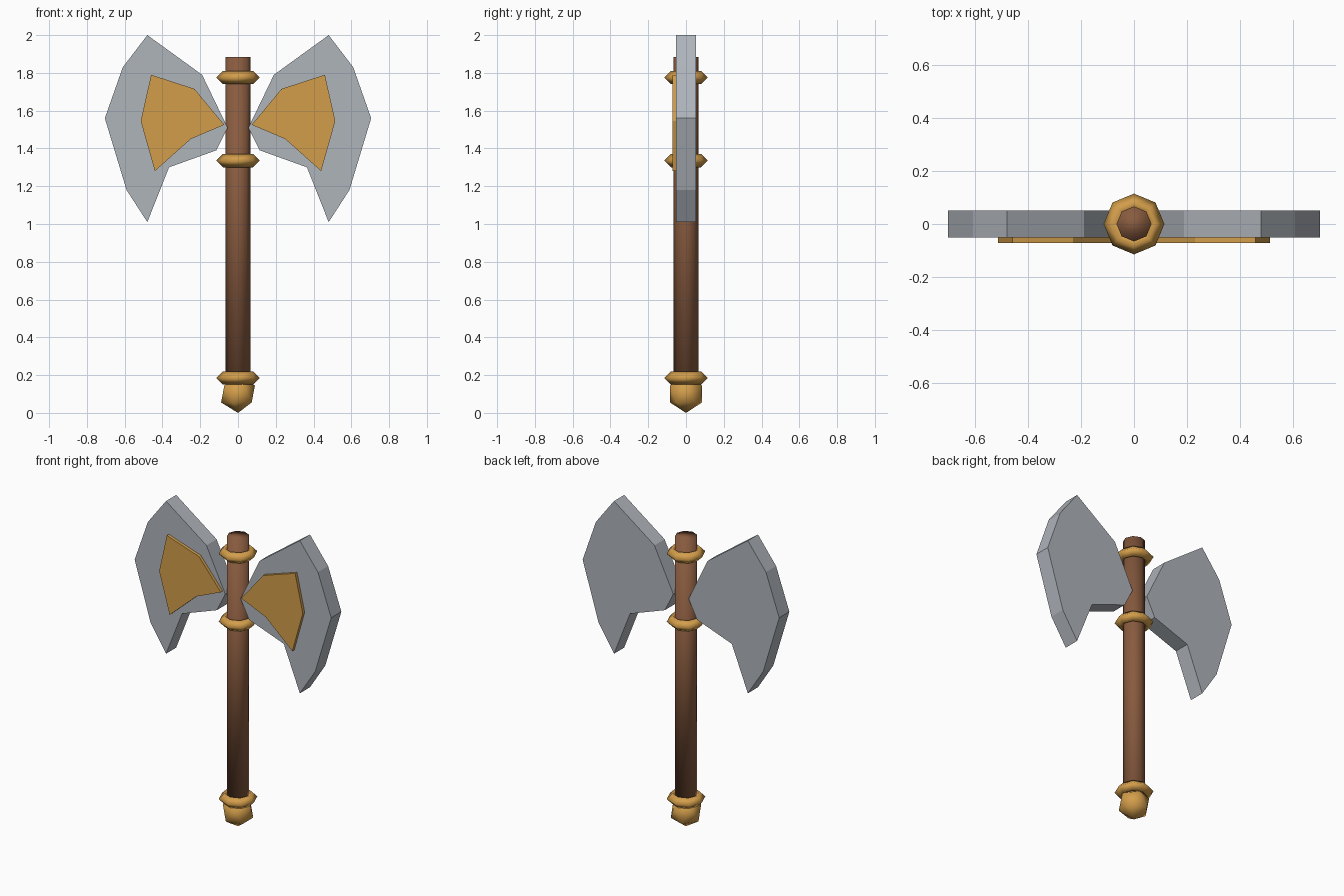
import bpy
import bmesh

cube = bpy.data.objects.get("Cube")
if cube:
    bpy.data.objects.remove(cube, do_unlink=True)


def material(name, rgb):
    mat = bpy.data.materials.new(name)
    mat.use_nodes = True
    mat.diffuse_color = (*rgb, 1)
    mat.node_tree.nodes["Principled BSDF"].inputs["Base Color"].default_value = (*rgb, 1)
    return mat


steel = material("steel grey", (0.43, 0.46, 0.50))
gold = material("gold", (0.65, 0.34, 0.07))
wood = material("brown wood", (0.25, 0.105, 0.05))


def finish(name, mat, smooth=True):
    obj = bpy.context.object
    obj.name = obj.data.name = name
    obj.data.materials.append(mat)
    if smooth:
        bpy.ops.object.shade_smooth()
    return obj


def plate(name, outline, side, front, back, mat):
    """Extrude an x/z outline from front to back; side -1 mirrors it."""
    bm = bmesh.new()
    face = bm.faces.new([bm.verts.new((side * x, front, z)) for x, z in outline])
    extruded = bmesh.ops.extrude_face_region(bm, geom=[face])["geom"]
    moved = [v for v in extruded if isinstance(v, bmesh.types.BMVert)]
    bmesh.ops.translate(bm, verts=moved, vec=(0, back - front, 0))
    bmesh.ops.recalc_face_normals(bm, faces=bm.faces)
    mesh = bpy.data.meshes.new(name)
    bm.to_mesh(mesh)
    bm.free()
    mesh.materials.append(mat)
    bpy.context.collection.objects.link(bpy.data.objects.new(name, mesh))


# Shaft
bottom, top = 0.17, 1.885
bpy.ops.mesh.primitive_cylinder_add(vertices=8, radius=0.066, depth=top - bottom,
                                    location=(0, 0, (top + bottom) / 2))
finish("shaft", wood)

# Faceted collars around the shaft
for name, z in (("pommel_ring", 0.185), ("lower_ring", 1.335), ("upper_ring", 1.775)):
    bpy.ops.mesh.primitive_torus_add(major_segments=8, minor_segments=4,
                                     major_radius=0.08, minor_radius=0.035,
                                     location=(0, 0, z))
    finish(name, gold)

# Pommel
bpy.ops.mesh.primitive_ico_sphere_add(subdivisions=1, radius=0.1, location=(0, 0, 0.1))
finish("pommel", gold)

# Mirrored blades with raised inlays on the front only
blade = [(0.055, 1.51), (0.19, 1.79), (0.48, 2.0), (0.61, 1.83), (0.705, 1.56),
         (0.59, 1.18), (0.48, 1.01), (0.365, 1.30), (0.115, 1.39)]
inlay = [(0.073, 1.525), (0.23, 1.715), (0.46, 1.79), (0.515, 1.545),
         (0.44, 1.28), (0.25, 1.45)]
for label, side in (("left", 1), ("right", -1)):
    plate(label + "_blade", blade, side, -0.052, 0.052, steel)
    plate(label + "_inlay", inlay, side, -0.072, -0.045, gold)
